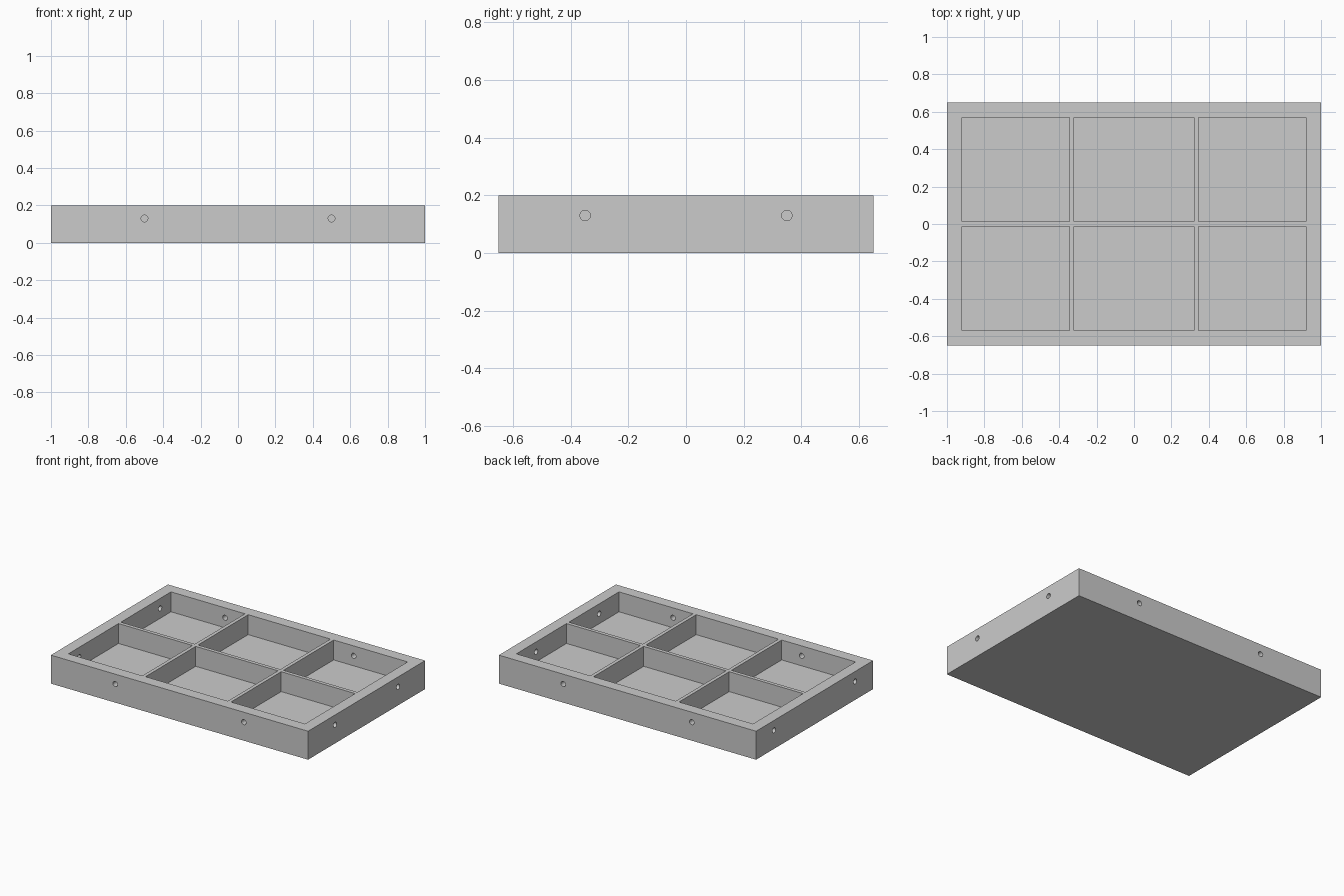
import bpy
import bmesh
from math import pi
from mathutils import Matrix, Vector

if "Cube" in bpy.data.objects:
    bpy.data.objects.remove(bpy.data.objects["Cube"], do_unlink=True)

LENGTH, WIDTH, HEIGHT = 2.0, 1.3, 0.2
FLOOR = 0.06
HOLE_Z, HOLE_R = 0.13, 0.018
COLUMNS = [(-0.92, -0.345), (-0.32, 0.32), (0.345, 0.92)]
ROWS = [(-0.57, -0.013), (0.013, 0.57)]

grey = bpy.data.materials.new("plain grey")
grey.use_nodes = True
grey.diffuse_color = (0.6, 0.6, 0.6, 1)
grey.node_tree.nodes["Principled BSDF"].inputs["Base Color"].default_value = (0.6, 0.6, 0.6, 1)


def add_box(bm, low, high):
    low, high = Vector(low), Vector(high)
    matrix = Matrix.Translation((low + high) / 2) @ Matrix.Diagonal((*(high - low), 1))
    bmesh.ops.create_cube(bm, size=1, matrix=matrix)


def add_pin(bm, position, turn):
    bmesh.ops.create_cone(bm, cap_ends=True, segments=32, radius1=HOLE_R, radius2=HOLE_R,
                          depth=0.2, matrix=Matrix.Translation(position) @ turn)


def make_object(name, bm):
    mesh = bpy.data.meshes.new(name)
    bm.to_mesh(mesh)
    bm.free()
    mesh.materials.append(grey)
    obj = bpy.data.objects.new(name, mesh)
    bpy.context.collection.objects.link(obj)
    return obj


# Solid tray block
bm = bmesh.new()
add_box(bm, (-LENGTH / 2, -WIDTH / 2, 0), (LENGTH / 2, WIDTH / 2, HEIGHT))
tray = make_object("compartment_tray", bm)

# Six compartments, leaving the rim and thin dividers
bm = bmesh.new()
for x0, x1 in COLUMNS:
    for y0, y1 in ROWS:
        add_box(bm, (x0, y0, FLOOR), (x1, y1, HEIGHT + 0.1))
pockets = make_object("compartment_cutter", bm)

# Round holes through the outer walls; the two ends have different spacing
bm = bmesh.new()
along_x, along_y = Matrix.Rotation(pi / 2, 4, "Y"), Matrix.Rotation(pi / 2, 4, "X")
for side in (-1, 1):
    spacing = 0.35 if side > 0 else 0.45
    for end in (-1, 1):
        add_pin(bm, (end * 0.5, side * 0.61, HOLE_Z), along_y)
        add_pin(bm, (side * 0.96, end * spacing, HOLE_Z), along_x)
holes = make_object("wall_hole_cutter", bm)

# Cut the tray
for cutter in (pockets, holes):
    cutter.hide_render = True
    cutter.hide_viewport = True
    cut = tray.modifiers.new(cutter.name, "BOOLEAN")
    cut.operation = "DIFFERENCE"
    cut.solver = "EXACT"
    cut.object = cutter

bpy.context.view_layer.objects.active = tray
tray.select_set(True)
bpy.ops.object.shade_smooth_by_angle()
